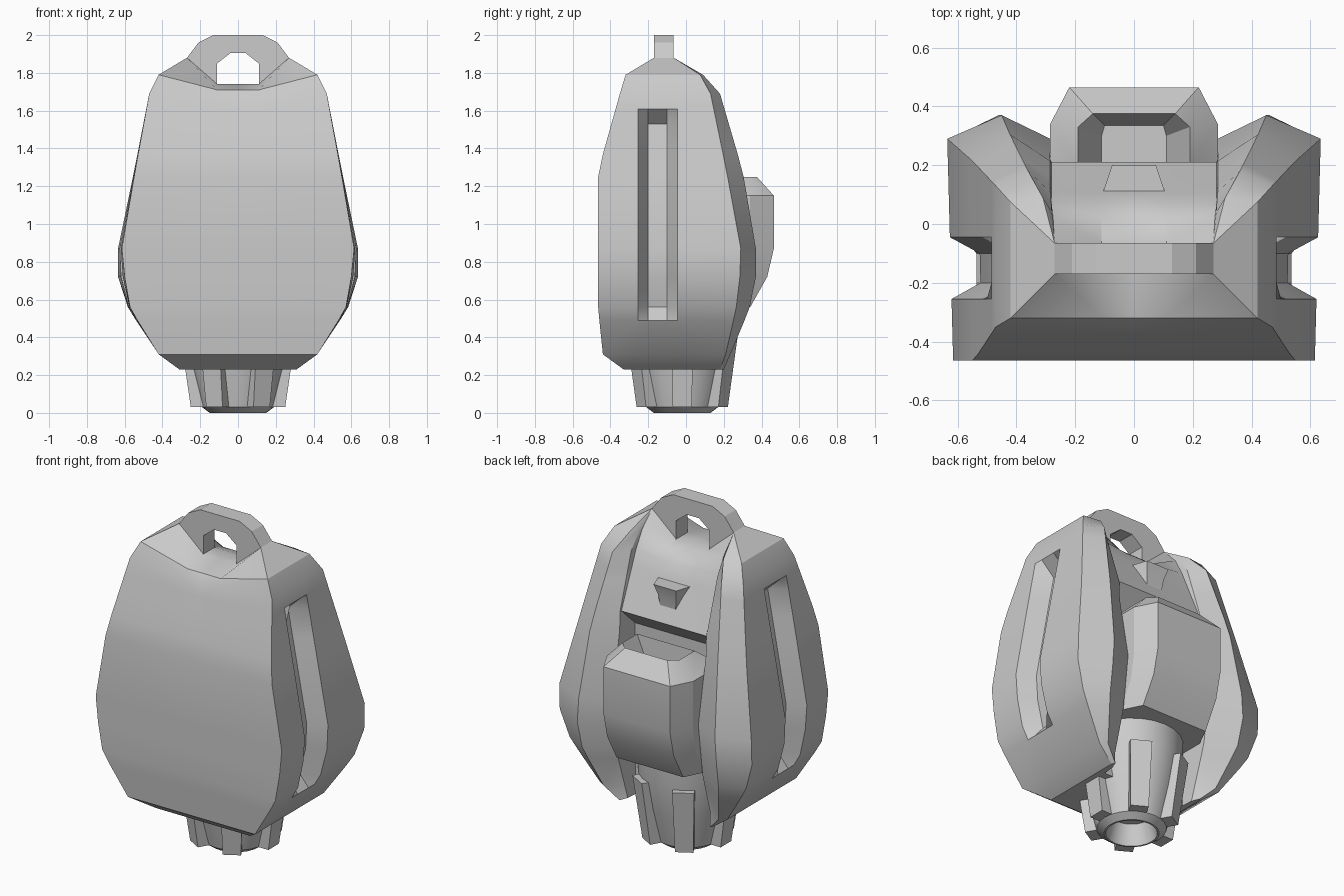
import bpy, bmesh, math
from mathutils import Matrix

cube = bpy.data.objects.get("Cube")
if cube:
    bpy.data.objects.remove(cube)

grey = bpy.data.materials.new("plain grey")
grey.use_nodes = True
grey.diffuse_color = (0.6, 0.6, 0.6, 1)
grey.node_tree.nodes["Principled BSDF"].inputs["Base Color"].default_value = (0.6, 0.6, 0.6, 1)


def finish(name, bm, mirror=False, angle=30):
    bmesh.ops.remove_doubles(bm, verts=bm.verts, dist=0.0005)
    if mirror:
        half = bmesh.ops.duplicate(bm, geom=bm.verts[:] + bm.edges[:] + bm.faces[:])["geom"]
        verts = [g for g in half if isinstance(g, bmesh.types.BMVert)]
        bmesh.ops.scale(bm, vec=(-1, 1, 1), verts=verts)
        bmesh.ops.remove_doubles(bm, verts=bm.verts, dist=0.0005)
    bmesh.ops.recalc_face_normals(bm, faces=bm.faces)
    mesh = bpy.data.meshes.new(name)
    bm.to_mesh(mesh)
    bm.free()
    obj = bpy.data.objects.new(name, mesh)
    bpy.context.collection.objects.link(obj)
    mesh.materials.append(grey)
    bpy.ops.object.select_all(action="DESELECT")
    obj.select_set(True)
    bpy.context.view_layer.objects.active = obj
    bpy.ops.object.shade_smooth_by_angle(angle=math.radians(angle))
    return obj


def loft(bm, rings, closed=False):
    rows = [[bm.verts.new(p) for p in r] for r in rings]
    n = len(rows[0])
    for a, b in zip(rows, rows[1:]):
        for i in range(n if closed else n - 1):
            j = (i + 1) % n
            bm.faces.new((a[i], a[j], b[j], b[i]))
    return rows


def lerp(table, z):
    for a, b in zip(table, table[1:]):
        if z <= b[0]:
            t = (z - a[0]) / (b[0] - a[0])
            return [p + (q - p) * t for p, q in zip(a[1:], b[1:])]
    return table[-1][1:]


# Shell outline by height: front y, front half width, rear half width, rear y, lobe x, lobe y
SHELL = [
    (0.23, -0.33, 0.31, 0.31, 0.18, 0.30, 0.20),
    (0.31, -0.44, 0.42, 0.42, 0.21, 0.38, 0.235),
    (0.55, -0.465, 0.57, 0.58, 0.265, 0.45, 0.335),
    (0.72, -0.465, 0.60, 0.635, 0.285, 0.46, 0.37),
    (0.87, -0.465, 0.615, 0.635, 0.29, 0.45, 0.37),
    (1.28, -0.465, 0.545, 0.55, 0.215, 0.42, 0.30),
    (1.69, -0.35, 0.47, 0.47, 0.13, 0.36, 0.18),
    (1.79, -0.32, 0.42, 0.42, 0.075, 0.31, 0.09),
    (1.88, -0.17, 0.27, 0.27, -0.065, 0.27, -0.065),
]
# Rear channel by height: edge x, edge y, floor y, drop of the middle
CHANNEL = [
    (0.23, 0.28, 0.15, 0.08, 0),
    (0.55, 0.285, 0.25, 0.08, 0),
    (0.87, 0.285, 0.29, 0.08, 0),
    (1.25, 0.285, 0.22, 0.08, 0),
    (1.37, 0.285, 0.215, 0.21, 0),
    (1.69, 0.285, 0.11, 0.07, 0.02),
    (1.79, 0.28, 0.04, 0.02, 0.08),
    (1.88, 0.27, -0.065, -0.065, 0.14),
]


def shell_ring(z):
    yf, wf, wb, yb, xl, yl = lerp(SHELL, z)
    xc, yc, yi, drop = lerp(CHANNEL, z)
    pts = [(0, yf, z - drop), (0.11, yf, z - drop), (wf, yf, z)]
    # Side points, pushed inwards where the long slot is
    for y, deep in ((-0.255, 0), (-0.2, 0.1), (-0.1, 0.1), (-0.045, 0)):
        y = min(max(y, yf), yb)
        x = wf + (wb - wf) * (y - yf) / (yb - yf)
        pts.append((x - (deep if 0.55 < z < 1.54 else 0), y, z))
    pts += [(wb, yb, z), (xl, yl, z), (xc, yc, z), (xc - 0.005 * (z < 1.8), yi, z)]
    return pts + [(0.11, yi, z - drop), (0, yi, z - drop)]


# Shell
bm = bmesh.new()
heights = (0.23, 0.31, 0.49, 0.56, 0.72, 0.87, 1.25, 1.37, 1.53, 1.61, 1.69, 1.79, 1.88)
rows = loft(bm, [shell_ring(z) for z in heights])
bm.faces.new(rows[0])
top = rows[-1]
bm.faces.new((top[0], top[1], top[-2], top[-1]))
bm.faces.new(top[1:-1])
finish("shell", bm, mirror=True)

# Carry handle: half of an arch, extruded in depth and mirrored
arch = [(0, 2), (0.13, 2), (0.21, 1.96), (0.27, 1.88), (0.11, 1.74),
        (0.11, 1.85), (0.04, 1.905), (0, 1.905)]
bm = bmesh.new()
rows = loft(bm, [[(x, y, z) for x, z in arch] for y in (-0.17, -0.065)])
for r in rows:
    bm.faces.new(r)
finish("carry_handle", bm, mirror=True, angle=20)

# Rear box with an open pocket: z, back half width, back y, side half width, side y, inner y
BOX = [
    (0.56, 0.22, 0.34, 0.28, 0.22, 0.07),
    (0.72, 0.22, 0.43, 0.28, 0.31, 0.07),
    (0.87, 0.22, 0.465, 0.285, 0.34, 0.07),
    (1.15, 0.22, 0.465, 0.285, 0.34, 0.07),
    (1.25, 0.14, 0.375, 0.19, 0.33, 0.19),
    (1.08, 0.10, 0.335, 0.11, 0.30, 0.20),
]
bm = bmesh.new()
rows = loft(bm, [[(0, yb, z), (xb, yb, z), (xs, ys, z), (xs, y0, z), (0, y0, z)]
                 for z, xb, yb, xs, ys, y0 in BOX])
bm.faces.new(rows[0])
bm.faces.new(rows[-1])
finish("rear_box", bm, mirror=True, angle=25)

# Small ledge above the box
bm = bmesh.new()
rows = loft(bm, [[(0, y1, z), (x1, y1, z), (x0, 0.08, z), (0, 0.08, z)]
                 for z, x0, x1, y1 in ((1.44, 0.08, 0.05, 0.17), (1.52, 0.1, 0.06, 0.18),
                                       (1.58, 0.115, 0.075, 0.2))])
bm.faces.new(rows[0])
bm.faces.new(rows[-1])
finish("rear_ledge", bm, mirror=True)

# Nozzle, hollow at the bottom
CENTRE_Y = -0.02
profile = [(0.11, 0.12), (0.14, 0), (0.15, 0), (0.19, 0.03), (0.24, 0.23), (0.275, 0.42), (0.28, 0.6)]
bm = bmesh.new()
turns = [math.tau * i / 24 for i in range(24)]
rows = loft(bm, [[(r * math.cos(a), CENTRE_Y + r * math.sin(a), z) for a in turns]
                 for r, z in profile], closed=True)
bm.faces.new(rows[0])
bm.faces.new(rows[-1])
finish("nozzle", bm)

# Six tapered fins around the nozzle
bm = bmesh.new()
for k in range(6):
    place = Matrix.Translation((0, CENTRE_Y, 0)) @ Matrix.Rotation(math.tau * k / 6, 4, "Z")
    rings = [[(r0, -w, z), (r1, -w, z), (r1, w, z), (r0, w, z)]
             for z, r0, r1, w in ((0.03, 0.17, 0.25, 0.05), (0.41, 0.24, 0.305, 0.06))]
    rows = loft(bm, rings, closed=True)
    for r in rows:
        bm.faces.new(r)
    bmesh.ops.transform(bm, matrix=place, verts=rows[0] + rows[1])
finish("nozzle_fins", bm)
